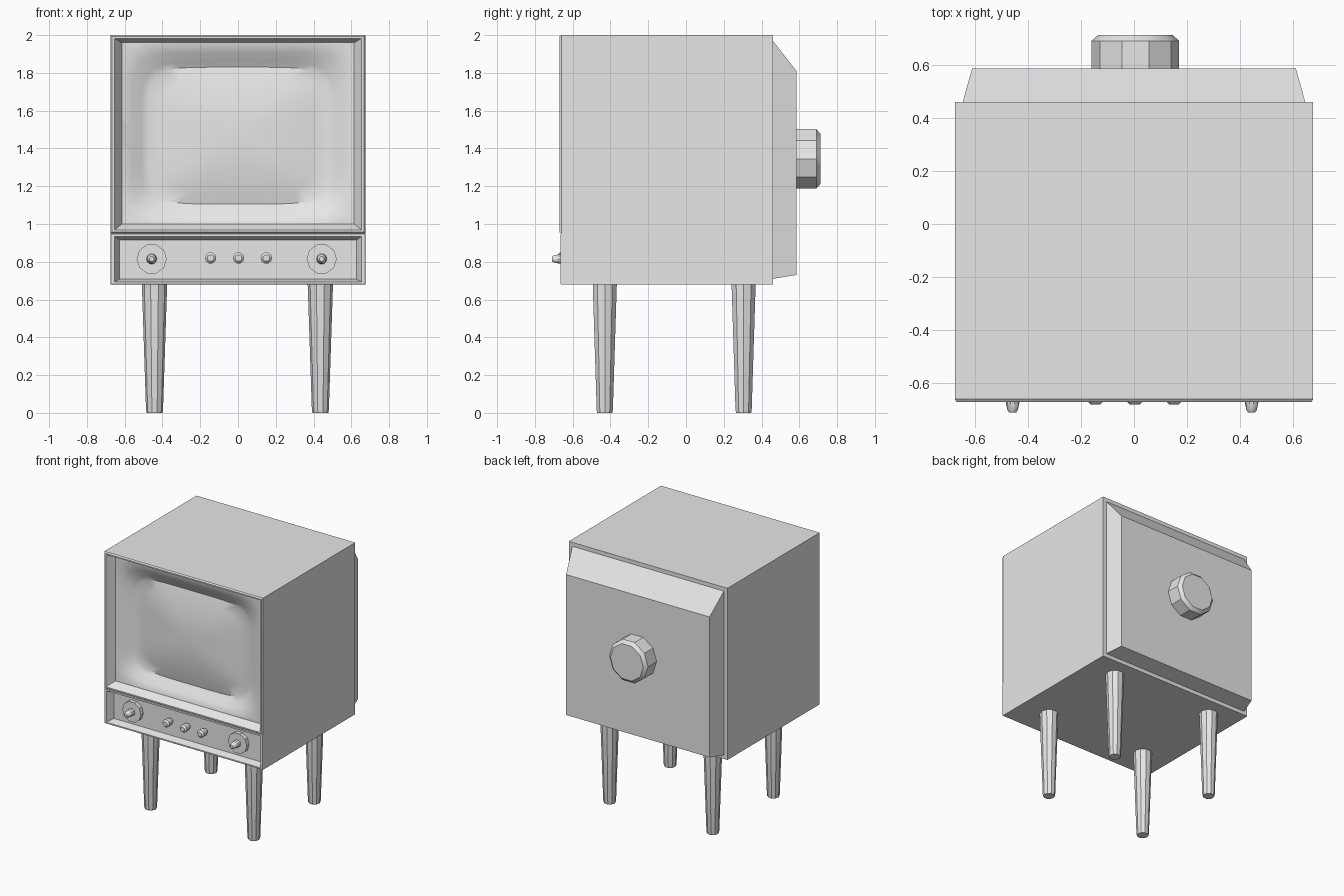
import bpy
import bmesh
import math

cube = bpy.data.objects.get("Cube")
if cube:
    bpy.data.objects.remove(cube, do_unlink=True)

grey = bpy.data.materials.new("plain_grey")
grey.use_nodes = True
GREY = (0.8, 0.8, 0.8, 1)
grey.diffuse_color = GREY
grey.node_tree.nodes["Principled BSDF"].inputs["Base Color"].default_value = GREY


def outline(hu, hv, power, n):
    """Closed outline: power 0 is a rectangle, 2 an ellipse, more is a rounded box."""
    start = math.pi / 4 if n == 4 else 0
    pts = []
    for i in range(n):
        a = start + math.tau * i / n
        c, s = math.cos(a), math.sin(a)
        if power == 0:
            r = max(abs(c), abs(s))
        else:
            r = (abs(c) ** power + abs(s) ** power) ** (1 / power)
        pts.append((hu * c / r, hv * s / r))
    return pts


def loft(name, rings, n, axis="y", start=True, end=True, smooth=True):
    """Skin rings of (centre u, centre v, half u, half v, depth, power)."""
    bm = bmesh.new()
    loops = []
    for cu, cv, hu, hv, d, power in rings:
        loop = []
        for u, v in outline(hu, hv, power, n):
            co = (cu + u, d, cv + v) if axis == "y" else (cu + u, cv + v, d)
            loop.append(bm.verts.new(co))
        loops.append(loop)
    for a, b in zip(loops, loops[1:]):
        for i in range(n):
            j = (i + 1) % n
            bm.faces.new((a[i], a[j], b[j], b[i]))
    if start:
        bm.faces.new(loops[0][::-1])
    if end:
        bm.faces.new(loops[-1])
    mesh = bpy.data.meshes.new(name)
    bm.to_mesh(mesh)
    bm.free()
    mesh.materials.append(grey)
    if smooth:
        mesh.shade_smooth()
        mesh.set_sharp_from_angle(angle=math.radians(35))
    obj = bpy.data.objects.new(name, mesh)
    bpy.context.collection.objects.link(obj)
    return obj


def rect(x, z0, z1, y):
    return (0, (z0 + z1) / 2, x, (z1 - z0) / 2, y, 0)


def turned(name, u, v, profile, axis="y", **kw):
    """Ten-sided turned part from (radius, depth) pairs."""
    return loft(name, [(u, v, r, r, d, 2) for r, d in profile], 10, axis, **kw)


# Cabinet shell, open at the front
loft("cabinet", [rect(0.675, 0.68, 2, 0.46), rect(0.675, 0.68, 2, -0.66)],
     4, end=False, smooth=False)

# Screen frame and control panel recess
loft("screen_frame", [
    rect(0.675, 0.95, 2, -0.66), rect(0.668, 0.957, 1.993, -0.67),
    rect(0.655, 0.967, 1.983, -0.67), rect(0.615, 1.0, 1.96, -0.61),
], 4, start=False, end=False, smooth=False)
loft("control_panel", [
    rect(0.675, 0.68, 0.95, -0.66), rect(0.672, 0.683, 0.947, -0.665),
    rect(0.655, 0.693, 0.935, -0.665), rect(0.627, 0.708, 0.915, -0.61),
], 4, start=False, smooth=False)

# Funnel-shaped mask running into the bulging screen
loft("screen_and_mask", [
    (0, 1.48, 0.615, 0.48, -0.61, 0),
    (0, 1.48, 0.615, 0.478, -0.61, 8),
    (0, 1.475, 0.56, 0.43, -0.59, 7),
    (0, 1.47, 0.51, 0.39, -0.56, 6),
    (0, 1.468, 0.475, 0.362, -0.545, 6),
    (0, 1.468, 0.40, 0.30, -0.56, 5),
    (0, 1.468, 0.25, 0.19, -0.58, 4),
    (0, 1.468, 0.10, 0.08, -0.59, 3),
], 64, start=False)

# Tapered back housing and tube cap
loft("back_housing", [rect(0.61, 0.73, 1.81, 0.585), rect(0.645, 0.71, 1.97, 0.46)],
     4, end=False, smooth=False)
turned("tube_cap", 0.005, 1.345,
       [(0.14, 0.712), (0.165, 0.69), (0.165, 0.585)], end=False)

# Dials with pointed knobs
for side, x in (("right", -0.457), ("left", 0.443)):
    turned(side + "_dial", x, 0.815, [(0.08, -0.61), (0.08, -0.64)], start=False)
    turned(side + "_dial_knob", x, 0.815,
           [(0.028, -0.64), (0.025, -0.675), (0.02, -0.7), (0.013, -0.71)], start=False)

# Small push knobs
for i, x in enumerate((-0.145, 0.003, 0.15)):
    turned(f"small_knob_{i + 1}", x, 0.82,
           [(0.02, -0.61), (0.03, -0.64), (0.03, -0.668), (0.018, -0.68)], start=False)

# Tapered legs
for side, x in (("right", -0.442), ("left", 0.436)):
    for end, y in (("front", -0.43), ("back", 0.305)):
        turned(f"{end}_{side}_leg", x, y,
               [(0.042, 0), (0.045, 0.015), (0.067, 0.68)], axis="z", end=False)
